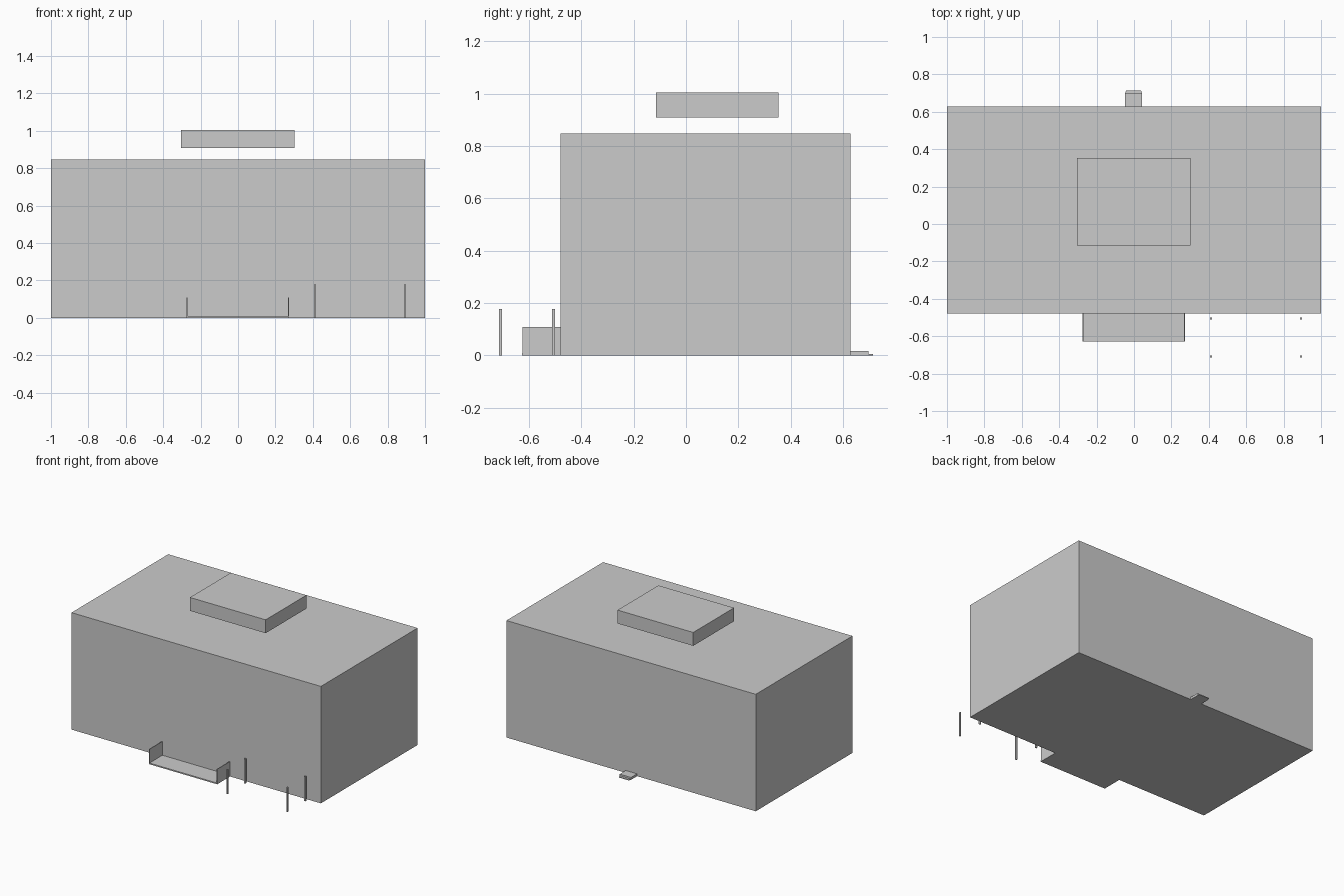
import bpy

cube = bpy.data.objects.get("Cube")
if cube:
    bpy.data.objects.remove(cube, do_unlink=True)

# Single flat grey
grey = bpy.data.materials.new("light grey")
grey.use_nodes = True
colour = (0.6, 0.6, 0.6, 1)
grey.diffuse_color = colour
grey.node_tree.nodes["Principled BSDF"].inputs["Base Color"].default_value = colour


def box(name, x, y, z):
    """Add a box spanning the given (low, high) ranges."""
    bpy.ops.mesh.primitive_cube_add(size=1)
    ob = bpy.context.object
    ob.name = name
    for v in ob.data.vertices:
        v.co = [span[0] if c < 0 else span[1] for c, span in zip(v.co, (x, y, z))]
    ob.data.materials.append(grey)
    return ob


front, back = -0.479, 0.629

# Main block and the raised slab floating above its roof
box("building_body", (-1, 1), (front, back), (0, 0.848))
box("roof_slab", (-0.305, 0.302), (-0.115, 0.353), (0.908, 1.005))

# Entrance platform with thin side walls
box("entrance_floor", (-0.276, 0.272), (-0.627, front), (0, 0.009))
for side, x in (("right", -0.276), ("left", 0.267)):
    box(f"entrance_wall_{side}", (x, x + 0.005), (-0.625, front), (0, 0.109))

# Four slim posts in front
half = 0.0055
for row, y in (("front", -0.709), ("back", -0.506)):
    for side, x in (("right", 0.412), ("left", 0.893)):
        box(f"post_{row}_{side}", (x - half, x + half), (y - half, y + half), (0, 0.178))

# Rear doorstep with a low, slightly tapered lip
box("rear_step", (-0.048, 0.043), (back, 0.698), (0, 0.017))
lip = box("rear_step_lip", (-0.048, 0.043), (0.698, 0.715), (0, 0.005))
for v in lip.data.vertices:
    if v.co.y > 0.71:
        v.co.x *= 0.88
